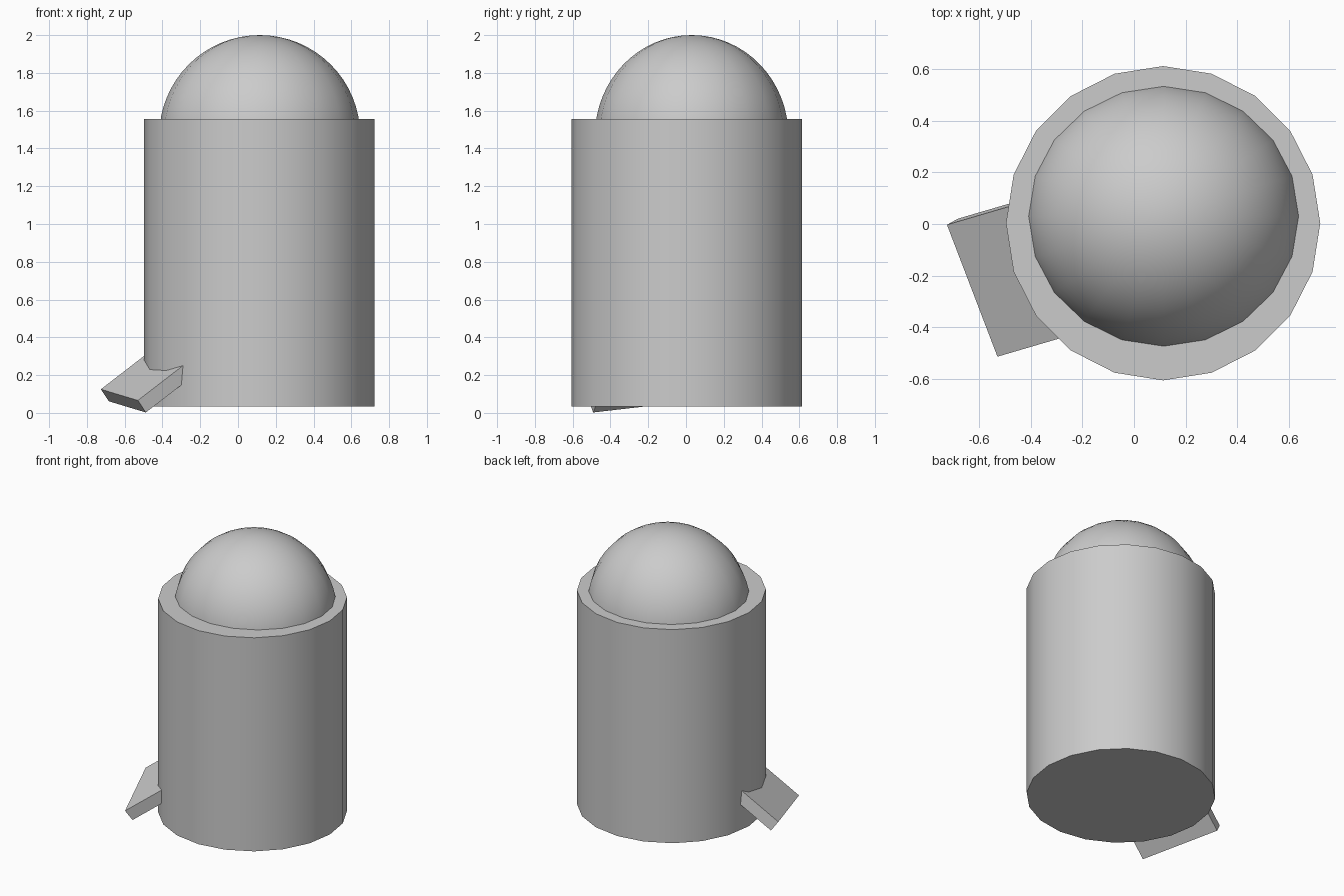
import bpy
from mathutils import Vector, Matrix

if "Cube" in bpy.data.objects:
    bpy.data.objects.remove(bpy.data.objects["Cube"])


def smooth(obj):
    bpy.ops.object.select_all(action='DESELECT')
    obj.select_set(True)
    bpy.context.view_layer.objects.active = obj
    bpy.ops.object.shade_smooth_by_angle()


# Main barrel: 20-sided closed cylinder
bpy.ops.mesh.primitive_cylinder_add(vertices=20, radius=0.61, depth=1.522,
                                    location=(0.113, 0.003, 0.796),
                                    rotation=(0, 0, 0))
barrel = bpy.context.object
barrel.name = "barrel"
smooth(barrel)

# Dome: slightly flattened ball sunk into the barrel top
bpy.ops.mesh.primitive_uv_sphere_add(segments=20, ring_count=32, radius=1,
                                     location=(0.115, 0.03, 1.468))
dome = bpy.context.object
dome.name = "dome"
dome.scale = (0.532, 0.512, 0.532)
smooth(dome)

# Spout: tilted slab rising into the barrel, placed from its outer top edge
edge_a = Vector((-0.726, -0.003, 0.125))
edge_b = Vector((-0.53, -0.515, 0.066))
across = edge_b - edge_a
width = across.length
across.normalize()
inward = Vector((0.24, 0.07, 0.185))
inward = (inward - across * inward.dot(across)).normalized()
up = across.cross(inward)
length, thick = 0.55, 0.08
centre = (edge_a + edge_b) / 2 + inward * length / 2 - up * thick / 2

bpy.ops.mesh.primitive_cube_add(size=1)
spout = bpy.context.object
spout.name = "spout"
axes = Matrix((across, inward, up)).transposed()
spout.matrix_world = (Matrix.Translation(centre) @ axes.to_4x4()
                      @ Matrix.Diagonal((width, length, thick, 1)))
